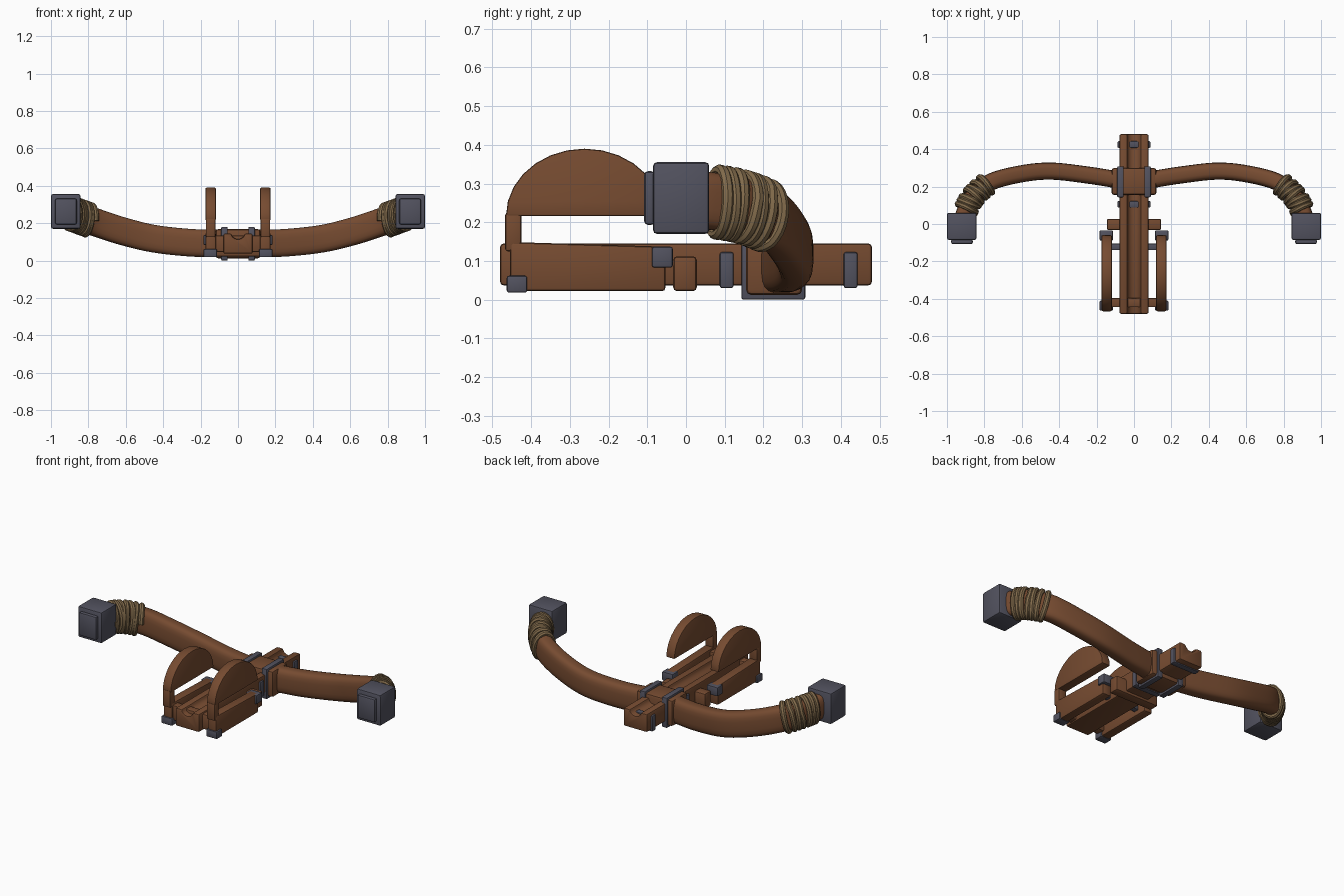
import bpy, bmesh, math
from mathutils import Vector

cube = bpy.data.objects.get("Cube")
if cube:
    bpy.data.objects.remove(cube, do_unlink=True)


def material(name, rgb):
    m = bpy.data.materials.new(name)
    m.use_nodes = True
    m.diffuse_color = (*rgb, 1)
    m.node_tree.nodes["Principled BSDF"].inputs["Base Color"].default_value = (*rgb, 1)
    return m


WOOD = material("brown wood", (0.18, 0.07, 0.03))
METAL = material("dark iron", (0.085, 0.085, 0.115))
ROPE = material("tan rope", (0.22, 0.145, 0.07))


def finish(name, bm, mat, bevel=0.0, mirror=False):
    """Bevel the hard edges, optionally mirror across x, and make the object."""
    bmesh.ops.recalc_face_normals(bm, faces=bm.faces)
    if bevel:
        edges = [e for e in bm.edges if e.calc_face_angle(0) > math.radians(40)]
        bmesh.ops.bevel(bm, geom=edges, offset=bevel, segments=2, profile=0.5,
                        affect='EDGES', clamp_overlap=True)
    if mirror:
        twin = bmesh.ops.duplicate(bm, geom=bm.verts[:] + bm.edges[:] + bm.faces[:])["geom"]
        for v in twin:
            if isinstance(v, bmesh.types.BMVert):
                v.co.x *= -1
        bmesh.ops.reverse_faces(bm, faces=[f for f in twin if isinstance(f, bmesh.types.BMFace)])
    mesh = bpy.data.meshes.new(name)
    bm.to_mesh(mesh)
    bm.free()
    ob = bpy.data.objects.new(name, mesh)
    mesh.materials.append(mat)
    bpy.context.collection.objects.link(ob)
    bpy.ops.object.select_all(action='DESELECT')
    ob.select_set(True)
    bpy.context.view_layer.objects.active = ob
    bpy.ops.object.shade_smooth_by_angle(angle=math.radians(35))
    return ob


def box(name, mat, x, y, z, bevel=0.008, mirror=False):
    bm = bmesh.new()
    bmesh.ops.create_cube(bm, size=1)
    for v in bm.verts:
        v.co = [lo + (c + 0.5) * (hi - lo) for c, (lo, hi) in zip(v.co, (x, y, z))]
    return finish(name, bm, mat, bevel, mirror)


def prism(name, mat, points, axis, lo, hi, bevel=0.008, mirror=False):
    """Extrude a 2D outline along x (points are y, z) or y (points are x, z)."""
    bm = bmesh.new()
    def place(a, b, d):
        return (d, a, b) if axis == 'x' else (a, d, b)
    ends = [[bm.verts.new(place(a, b, d)) for a, b in points] for d in (lo, hi)]
    for ring in ends:
        bm.faces.new(ring)
    n = len(points)
    for i in range(n):
        j = (i + 1) % n
        bm.faces.new((ends[0][i], ends[0][j], ends[1][j], ends[1][i]))
    return finish(name, bm, mat, bevel, mirror)


def sweep(name, mat, path, section, mirror=True):
    """Sweep a section (side, up) along a path of points."""
    bm = bmesh.new()
    rings = []
    for i, p in enumerate(path):
        t = (path[min(i + 1, len(path) - 1)] - path[max(i - 1, 0)]).normalized()
        side = t.cross(Vector((0, 0, 1))).normalized()
        up = side.cross(t)
        rings.append([bm.verts.new(p + side * a + up * b) for a, b in section])
    n = len(section)
    for r, s in zip(rings, rings[1:]):
        for i in range(n):
            j = (i + 1) % n
            bm.faces.new((r[i], r[j], s[j], s[i]))
    bm.faces.new(rings[0])
    bm.faces.new(rings[-1])
    return finish(name, bm, mat, 0, mirror)


def spline(keys, steps):
    """Catmull-Rom curve through the key points."""
    k = [Vector(p) for p in keys]
    k = [2 * k[0] - k[1]] + k + [2 * k[-1] - k[-2]]
    out = []
    for a, b, c, d in zip(k, k[1:], k[2:], k[3:]):
        for s in range(steps):
            t = s / steps
            out.append(0.5 * (2 * b + (c - a) * t + (2 * a - 5 * b + 4 * c - d) * t * t
                              + (3 * b - a - 3 * c + d) * t ** 3))
    return out + [k[-2]]


def oval(half_w, half_h, n, power=1.0):
    """Ellipse outline; a power below 1 squares it off."""
    pts = []
    for i in range(n):
        a = math.tau * (i + 0.5) / n
        c, s = math.cos(a), math.sin(a)
        pts.append((half_w * math.copysign(abs(c) ** power, c),
                    half_h * math.copysign(abs(s) ** power, s)))
    return pts


# Stock with a rounded groove along its top
groove = [(0.035 * math.cos(a), 0.145 - 0.03 * math.sin(a))
          for a in [math.pi * i / 8 for i in range(9)]]
prism("stock", WOOD, [(-0.078, 0.037), (0.078, 0.037), (0.078, 0.145)] + groove
      + [(-0.078, 0.145)], 'y', -0.48, 0.48, 0.009)

# Bands round the stock
for label, y in (("rear", 0.425), ("middle", 0.105)):
    box(label + "_stock_band", METAL, (-0.088, 0.088), (y - 0.018, y + 0.018), (0.03, 0.123), 0.006)

# Cradle: side rails, cross bars and iron corners
prism("side_rails", WOOD, [(-0.455, 0.022), (-0.053, 0.022), (-0.053, 0.137), (-0.455, 0.149)],
      'x', 0.118, 0.174, 0.009, True)
box("front_crossbar", WOOD, (-0.15, 0.15), (-0.445, -0.395), (0.045, 0.135))
box("rear_crossbar", WOOD, (-0.145, 0.145), (-0.033, 0.028), (0.022, 0.112), 0.01)
box("iron_crossbar", METAL, (-0.125, 0.125), (-0.14, -0.105), (0.05, 0.1), 0.006)
box("front_corner_irons", METAL, (0.112, 0.184), (-0.463, -0.41), (0.018, 0.062), 0.006, True)
box("rear_corner_irons", METAL, (0.112, 0.184), (-0.088, -0.034), (0.083, 0.137), 0.006, True)

# Half-round fins on posts
arch = [(-0.262 + 0.203 * math.cos(a), 0.216 + 0.174 * math.sin(a))
        for a in [math.pi * i / 14 for i in range(15)]]
prism("fins", WOOD, arch, 'x', 0.118, 0.174, 0.006, True)
box("fin_posts", WOOD, (0.12, 0.172), (-0.467, -0.425), (0.125, 0.225), 0.007, True)

# Centre clamp with wrapping bands
box("centre_block", WOOD, (-0.12, 0.12), (0.155, 0.3), (0.012, 0.168), 0.014)
box("clamp_bands", METAL, (0.055, 0.09), (0.143, 0.308), (0.0, 0.18), 0.006, True)

# Curved limbs
limb = spline([(0.08, 0.235, 0.092), (0.25, 0.262, 0.095), (0.45, 0.283, 0.117),
               (0.62, 0.265, 0.158), (0.77, 0.222, 0.207), (0.86, 0.145, 0.24),
               (0.905, 0.06, 0.255), (0.92, 0.0, 0.262)], 6)
sweep("limbs", WOOD, limb, oval(0.046, 0.074, 20, 0.6))

# Rope coils round the limb tips
wrap = [p for p in limb if p.x > 0.6 and 0.07 < p.y < 0.222]
turns, per_turn = 7, 24
coil = []
for i in range(turns * per_turn + 1):
    u = i / (turns * per_turn) * (len(wrap) - 1)
    k = min(int(u), len(wrap) - 2)
    p = wrap[k].lerp(wrap[k + 1], u - k)
    t = (wrap[k + 1] - wrap[k]).normalized()
    side = t.cross(Vector((0, 0, 1))).normalized()
    up = side.cross(t)
    a = math.tau * i / per_turn
    lean = 0.012 * math.sin(a + 0.6 * math.sin(i / per_turn * 2.3))
    coil.append(p + side * 0.055 * math.cos(a) + up * 0.084 * math.sin(a) + t * lean)
bm = bmesh.new()
rings = []
for i, p in enumerate(coil):
    t = (coil[min(i + 1, len(coil) - 1)] - coil[max(i - 1, 0)]).normalized()
    k = min(int(i / len(coil) * (len(wrap) - 1)), len(wrap) - 2)
    along = (wrap[k + 1] - wrap[k]).normalized()
    out = t.cross(along).normalized()
    along = out.cross(t)
    rings.append([bm.verts.new(p + out * a + along * b) for a, b in oval(0.014, 0.016, 8)])
for r, s in zip(rings, rings[1:]):
    for i in range(8):
        j = (i + 1) % 8
        bm.faces.new((r[i], r[j], s[j], s[i]))
bm.faces.new(rings[0])
bm.faces.new(rings[-1])
finish("rope_wraps", bm, ROPE, 0, True)

# Iron blocks on the limb tips
box("tip_blocks", METAL, (0.842, 1.0), (-0.085, 0.06), (0.17, 0.355), 0.01, True)
box("tip_plates", METAL, (0.862, 0.978), (-0.108, -0.08), (0.193, 0.332), 0.01, True)
